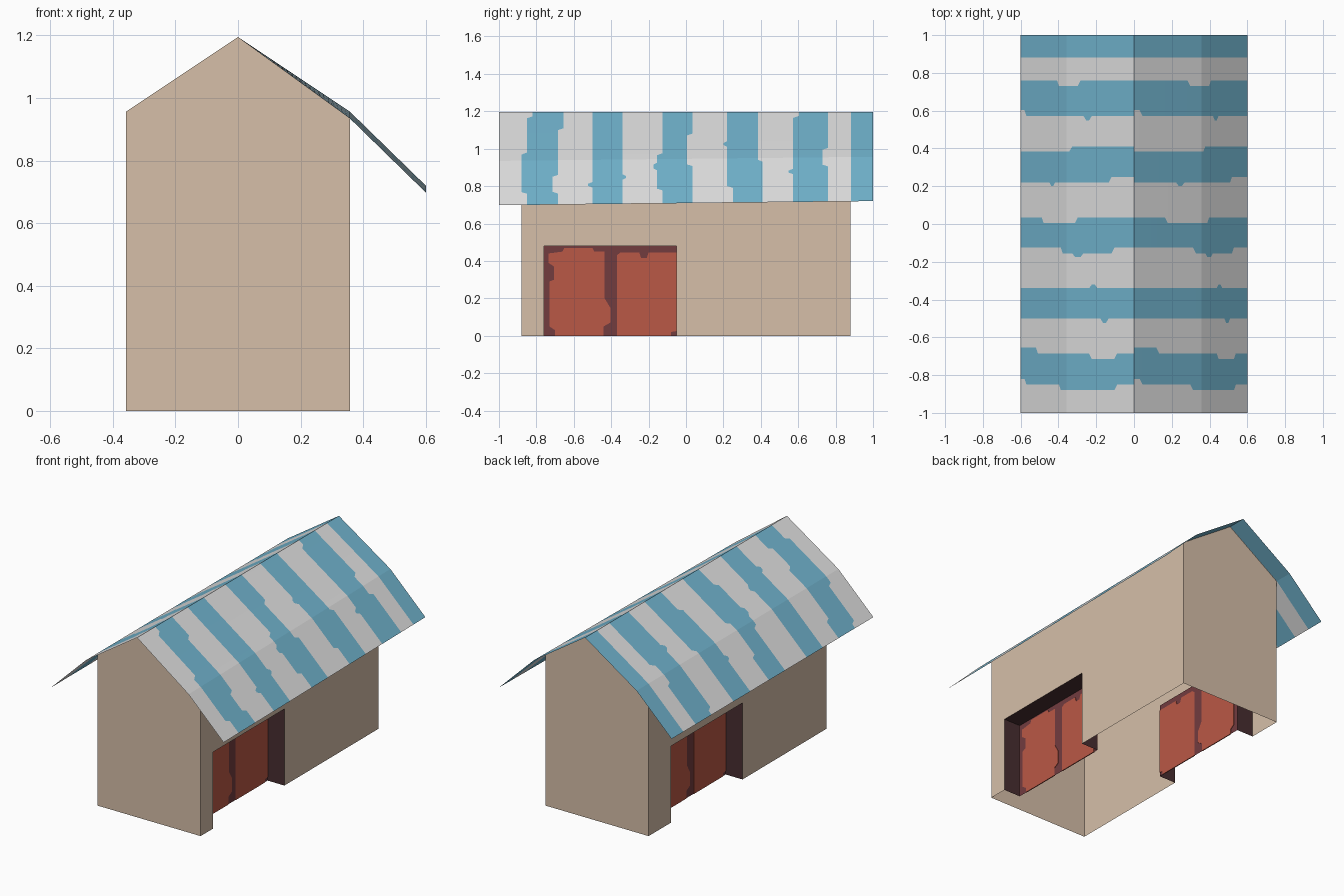
import bpy, bmesh

if "Cube" in bpy.data.objects:
    bpy.data.objects.remove(bpy.data.objects["Cube"])

def srgb(r, g, b):
    lin = lambda c: c / 12.92 if c <= 0.04045 else ((c + 0.055) / 1.055) ** 2.4
    return [lin(c / 255) for c in (r, g, b)] + [1]

def material(name, rgb):
    m = bpy.data.materials.new(name)
    m.diffuse_color = srgb(*rgb)
    m.use_nodes = True
    m.node_tree.nodes["Principled BSDF"].inputs["Base Color"].default_value = m.diffuse_color
    return m

BEIGE = material("beige_wall", (214, 191, 169))
WHITE = material("pale_grey_roof", (222, 222, 222))
BLUE = material("blue_stripe", (112, 178, 204))
RED = material("red_door", (186, 88, 70))
FRAME = material("maroon_frame", (114, 60, 63))
DARK = material("dark_reveal", (72, 46, 48))

def build(name, faces, mats, thickness=0):
    """faces: list of (points, material index)"""
    bm = bmesh.new()
    for pts, mi in faces:
        f = bm.faces.new([bm.verts.new(p) for p in pts])
        f.material_index = mi
    bmesh.ops.remove_doubles(bm, verts=bm.verts, dist=0.0005)
    bm.normal_update()
    me = bpy.data.meshes.new(name)
    bm.to_mesh(me)
    bm.free()
    for m in mats:
        me.materials.append(m)
    ob = bpy.data.objects.new(name, me)
    bpy.context.collection.objects.link(ob)
    if thickness:
        mod = ob.modifiers.new("plate", 'SOLIDIFY')
        mod.thickness, mod.offset = thickness, 0
    return ob

W, L = 0.357, 0.88            # half width and half length of the walls
EAVE, RIDGE, TIP = 0.957, 1.195, 0.72
D0, D1, DH, DX = -0.76, -0.05, 0.48, 0.24   # doorway span, height, door plane

def sag(y):
    """the right slope drops slightly towards the front"""
    return 0.022 * (1 - y) / 2

# gable walls
def gable(y):
    pts = [(-W, y, 0), (W, y, 0), (W, y, EAVE - sag(y)), (0, y, RIDGE), (-W, y, EAVE)]
    return pts if y < 0 else pts[::-1]

build("gable_walls", [(gable(-L), 0), (gable(L), 0)], [BEIGE])

# side walls with recessed doorways, the left one being turned half round
RED_LEAVES = [
    [(-.70, 0), (-.70, .03), (-.73, .05), (-.73, .29), (-.705, .3), (-.705, .37),
     (-.735, .39), (-.735, .44), (-.66, .45), (-.65, .47), (-.5, .47), (-.49, .45),
     (-.435, .45), (-.435, .2), (-.405, .15), (-.405, .07), (-.44, .05), (-.44, 0)],
    [(-.37, 0), (-.37, .43), (-.35, .445), (-.25, .445), (-.24, .415), (-.21, .415),
     (-.2, .445), (-.05, .445), (-.05, .025), (-.08, .02), (-.08, 0)]]

for side, s in (("right", 1), ("left", -1)):
    def put(x, y, z):
        return (x, y, z) if s > 0 else (-x, -0.10 - y, z)

    ya, yb = (-L, L) if s > 0 else (L - 0.10, -L - 0.10)
    ya, yb = min(ya, yb), max(ya, yb)
    top = lambda y: EAVE - (sag(y) if s > 0 else 0)
    wall = [(ya, 0), (D0, 0), (D0, DH), (D1, DH), (D1, 0), (yb, 0),
            (yb, top(yb)), (ya, top(ya))]
    build(side + "_wall", [([put(W, y, z) for y, z in wall], 0)], [BEIGE])

    # reveals and door panel
    reveals = [[put(*p) for p in ((W, y, 0), (W, y, DH), (DX, y, DH), (DX, y, 0))][::d]
               for y, d in ((D0, -1), (D1, 1))]
    ceiling = [put(*p) for p in ((W, D0, DH), (DX, D0, DH), (DX, D1, DH), (W, D1, DH))]
    panel = [put(*p) for p in ((DX, D0, 0), (DX, D1, 0), (DX, D1, DH), (DX, D0, DH))]
    build(side + "_doorway", [(f, 0) for f in reveals + [ceiling]] + [(panel, 1)],
          [DARK, FRAME])
    # red leaves, thin plates showing on both faces of the panel
    leaves = [([put(DX, y, z) for y, z in leaf][::-1], 0) for leaf in RED_LEAVES]
    build(side + "_door_leaves", leaves, [RED], 0.006)

# roof: stripe borders as (y, [(from, to, shift)...]) along each slope
BORDERS = [
    (-1, []),
    (-.85, [(0, .05, .03), (.42, .86, -.03)]),
    (-.685, [(0, .18, .03), (.68, .87, -.03)]),
    (-.50, [(.77, .81, -.025)]),
    (-.34, [(.68, .72, .02)]),
    (-.125, [(.45, .55, -.03), (.55, .61, -.05), (.61, .85, -.03)]),
    (.035, [(.25, .58, -.03)]),
    (.22, [(.33, .37, -.02), (.83, 1.1, .03)]),
    (.385, [(.54, 1.1, .025)]),
    (.573, [(0, .06, .03), (.64, .68, -.025)]),
    (.76, [(.4, .6, -.03)]),
    (.882, []),
    (1, [])]

def border(k, t):
    y, shifts = BORDERS[k]
    return y + sum(d for a, b, d in shifts if a <= t < b)

def roof_point(s, t, y):
    """t runs 0..1 from left to right over one slope, half per plank"""
    d = t if s > 0 else 1 - t
    drop = sag(y) if s > 0 else 0
    if d <= 0.5:
        f = d * 2
        return (s * W * f, y, RIDGE + (EAVE - RIDGE - drop) * f)
    f = d * 2 - 1
    return (s * (W + (0.6 - W) * f), y, EAVE + (TIP - EAVE) * f - drop)

N = 48
for side, s in (("right", 1), ("left", -1)):
    faces = []
    for i in range(N):
        a, b = i / N, (i + 1) / N
        for k in range(len(BORDERS) - 1):
            pts = [roof_point(s, t, border(j, t))
                   for t, j in ((a, k), (b, k), (b, k + 1), (a, k + 1))]
            faces.append((pts, k % 2))
    build(side + "_roof_slope", faces, [WHITE, BLUE])
